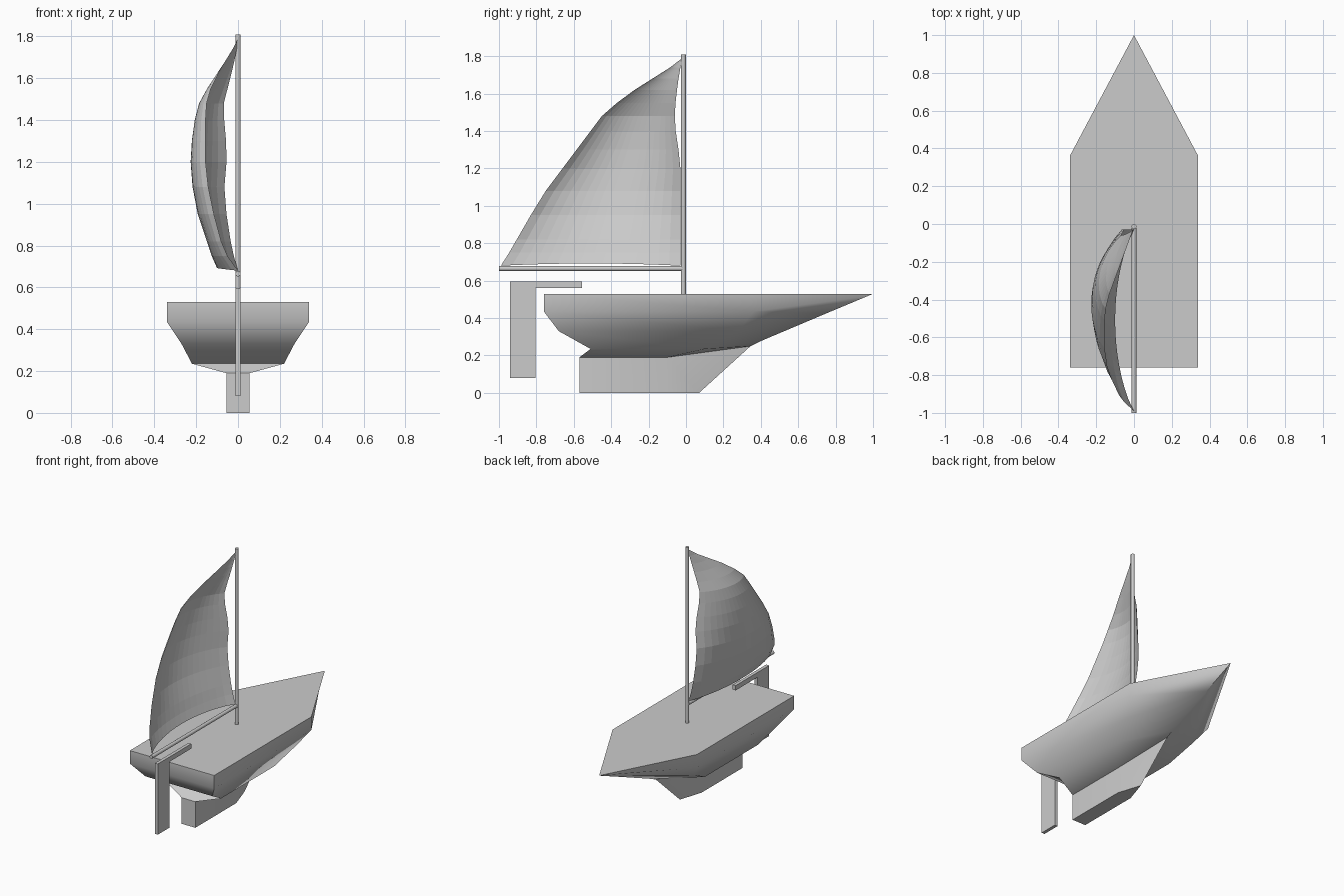
import bpy, bmesh, math
from mathutils import Vector

if "Cube" in bpy.data.objects:
    bpy.data.objects.remove(bpy.data.objects["Cube"])


def finish(name, bm, smooth=None, fix=True):
    bmesh.ops.remove_doubles(bm, verts=bm.verts, dist=0.0005)
    if fix:
        bmesh.ops.recalc_face_normals(bm, faces=bm.faces)
    mesh = bpy.data.meshes.new(name)
    bm.to_mesh(mesh)
    bm.free()
    ob = bpy.data.objects.new(name, mesh)
    bpy.context.collection.objects.link(ob)
    if smooth:
        bpy.ops.object.select_all(action='DESELECT')
        ob.select_set(True)
        bpy.context.view_layer.objects.active = ob
        bpy.ops.object.shade_smooth_by_angle(angle=math.radians(smooth))
    return ob


def rod(name, a, b, radius):
    a, b = Vector(a), Vector(b)
    bm = bmesh.new()
    bmesh.ops.create_cone(bm, cap_ends=True, segments=16, radius1=radius,
                          radius2=radius, depth=(b - a).length)
    rot = (b - a).to_track_quat('Z', 'Y')
    for v in bm.verts:
        v.co = rot @ v.co + (a + b) / 2
    finish(name, bm, 40)


# Hull and keel: stacked pentagon outlines
# z, bow z, half width, stern y, shoulder y, bow y
levels = [
    (0.53, 0.53, 0.34, -0.76, 0.36, 1.00),
    (0.435, 0.517, 0.34, -0.76, 0.36, 0.97),
    (0.33, 0.425, 0.27, -0.68, 0.28, 0.75),
    (0.235, 0.277, 0.22, -0.51, 0.10, 0.40),
    (0.19, 0.25, 0.055, -0.57, -0.10, 0.345),
    (0.00, 0.00, 0.055, -0.57, -0.10, 0.07),
]
bm = bmesh.new()
rings = []
for z, zb, w, stern, shoulder, bow in levels:
    pts = [(w, stern, z), (w, shoulder, z), (0, bow, zb),
           (-w, shoulder, z), (-w, stern, z)]
    rings.append([bm.verts.new(p) for p in pts])
for a, b in zip(rings, rings[1:]):
    for i in range(5):
        j = (i + 1) % 5
        bm.faces.new((a[i], a[j], b[j], b[i]))
bm.faces.new(rings[0])
bm.faces.new(rings[-1])
finish("hull", bm, 50)

# Mast and boom
rod("mast", (0, -0.014, 0.53), (0, -0.014, 1.81), 0.013)
rod("boom", (0, -1.0, 0.665), (0, -0.02, 0.665), 0.013)

# Rudder with tiller: extruded profile in the y-z plane
profile = [(-0.94, 0.08), (-0.805, 0.08), (-0.805, 0.56), (-0.555, 0.56),
           (-0.555, 0.595), (-0.94, 0.595)]
bm = bmesh.new()
face = bm.faces.new([bm.verts.new((-0.012, y, z)) for y, z in profile])
ext = bmesh.ops.extrude_face_region(bm, geom=[face])
bmesh.ops.translate(bm, vec=(0.024, 0, 0),
                    verts=[g for g in ext["geom"] if isinstance(g, bmesh.types.BMVert)])
finish("rudder", bm)

# Sail: rows from mast edge to rear edge, bellied toward -x
# z, mast edge x, mast edge y, rear edge x, rear edge y, belly
rows = [
    (0.68, 0.0, -0.03, 0.0, -0.99, 0.10),
    (0.75, -0.02, -0.03, -0.05, -0.945, 0.09),
    (0.82, -0.035, -0.03, -0.08, -0.905, 0.09),
    (0.95, -0.055, -0.03, -0.115, -0.83, 0.105),
    (1.08, -0.065, -0.03, -0.142, -0.75, 0.11),
    (1.20, -0.055, -0.03, -0.155, -0.66, 0.115),
    (1.30, -0.057, -0.04, -0.155, -0.585, 0.108),
    (1.40, -0.066, -0.055, -0.155, -0.51, 0.09),
    (1.48, -0.068, -0.06, -0.15, -0.45, 0.07),
    (1.55, -0.05, -0.056, -0.13, -0.37, 0.048),
    (1.62, -0.032, -0.048, -0.095, -0.275, 0.028),
    (1.68, -0.018, -0.04, -0.06, -0.18, 0.015),
    (1.74, -0.006, -0.03, -0.025, -0.085, 0.005),
    (1.79, 0.0, -0.02, 0.0, -0.02, 0.0),
]
N = 16
bm = bmesh.new()
grid = []
for k, (z, x0, y0, x1, y1, belly) in enumerate(rows):
    line = []
    for i in range(N + 1):
        u = i / N
        b = 4 * u * (1 - u)
        lift = 0.012 * b if k == 0 else 0
        line.append(bm.verts.new((x0 + (x1 - x0) * u - belly * b ** 0.85,
                                  y0 + (y1 - y0) * u, z + lift)))
    grid.append(line)
for a, b in zip(grid, grid[1:]):
    for i in range(N):
        bm.faces.new((a[i], a[i + 1], b[i + 1], b[i]))
finish("sail", bm)
